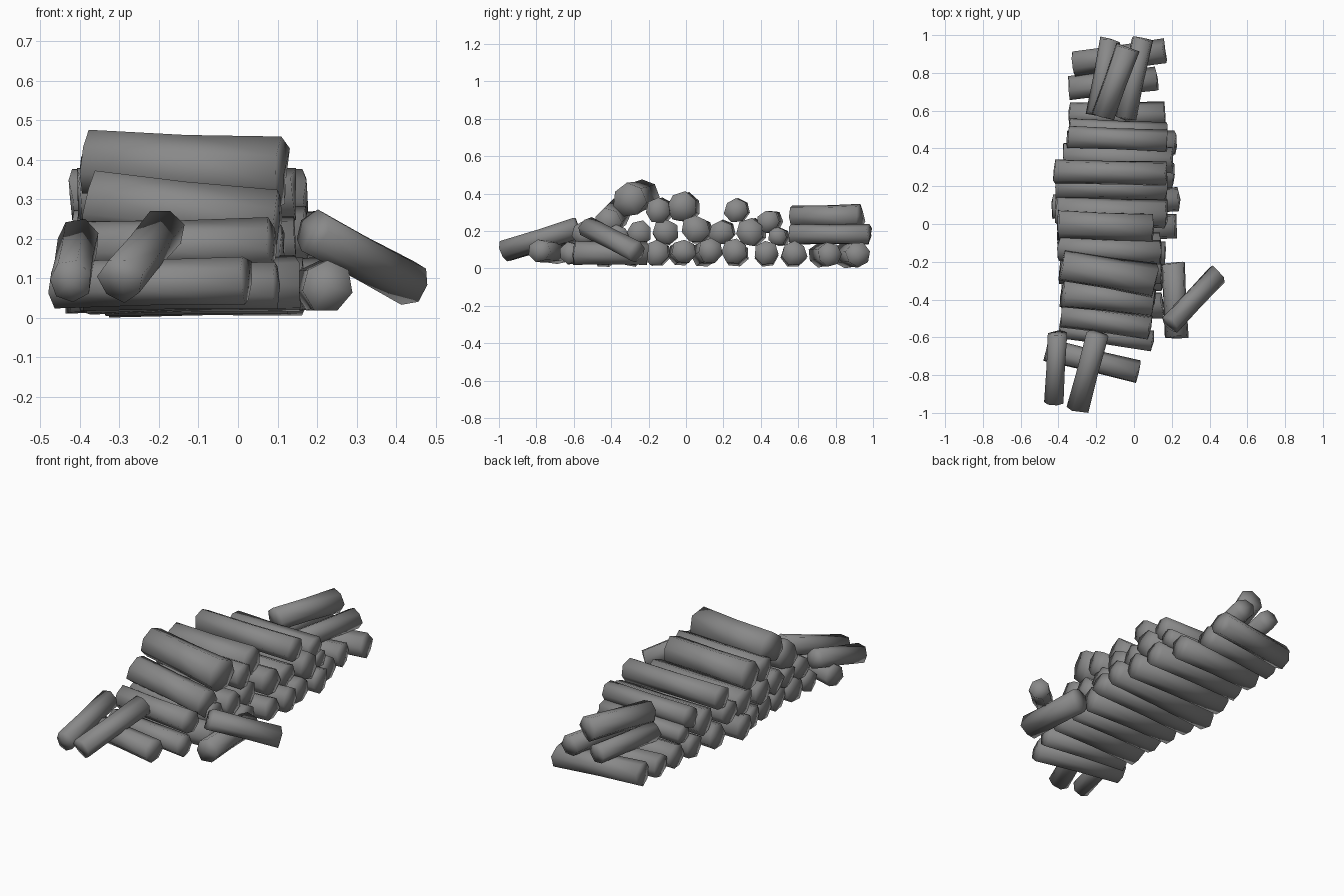
import bpy, bmesh, random
from math import cos, sin, pi
from mathutils import Vector

random.seed(7)

# dark grey bark
bark = bpy.data.materials.new("dark_bark")
bark.diffuse_color = (0.25, 0.25, 0.25, 1)


def log(name, a, b, r1, r2=None, sides=7):
    """Slightly uneven faceted log from point a to point b."""
    a, b = Vector(a), Vector(b)
    r2 = r2 or r1
    rot = (b - a).to_track_quat('Z', 'Y')
    phase = random.uniform(0, 2 * pi)
    wobble = [random.uniform(0.94, 1.08) for _ in range(sides)]
    bm = bmesh.new()
    rings = []
    for t in (0, 0.5, 1):
        r = (r1 + (r2 - r1) * t) * (0.96 if t == 0.5 else 1.01)
        ring = []
        for i in range(sides):
            k = phase + 2 * pi * i / sides
            p = Vector((cos(k), sin(k), 0)) * r * wobble[i]
            p.z = random.uniform(-0.008, 0.008) if t != 0.5 else 0
            ring.append(bm.verts.new(a.lerp(b, t) + rot @ p))
        rings.append(ring)
    for lo, hi in zip(rings, rings[1:]):
        for i in range(sides):
            j = (i + 1) % sides
            bm.faces.new((lo[i], lo[j], hi[j], hi[i]))
    # cut ends, fanned around a slightly raised centre
    for ring, c, s in ((rings[0], a, -1), (rings[-1], b, 1)):
        mid = bm.verts.new(c + (b - a).normalized() * 0.006 * s)
        for i in range(sides):
            bm.faces.new((ring[i], ring[(i + 1) % sides], mid))
    bmesh.ops.recalc_face_normals(bm, faces=bm.faces)
    me = bpy.data.meshes.new(name)
    bm.to_mesh(me)
    bm.free()
    me.materials.append(bark)
    for p in me.polygons:
        p.use_smooth = True
    bpy.context.collection.objects.link(bpy.data.objects.new(name, me))


def row(name, specs):
    """Logs lying across x: (x0, x1, y0, y1, z0, z1, r)."""
    for i, (x0, x1, y0, y1, z0, z1, r) in enumerate(specs):
        log(f"{name}_{i + 1}", (x0, y0, z0), (x1, y1, z1), r)


# ground layer
row("bottom_log", [
    (-.32, .16, .85, .92, .07, .075, .068),
    (-.34, .12, .72, .77, .07, .075, .066),
    (-.34, .16, .575, .58, .07, .08, .066),
    (-.35, .22, .43, .43, .075, .085, .064),
    (-.38, .21, .27, .26, .075, .09, .068),
    (-.43, .24, .09, .13, .075, .095, .066),
    (-.40, .22, -.03, -.01, .075, .09, .066),
    (-.38, .16, -.15, -.16, .075, .08, .068),
    (-.38, .15, -.29, -.29, .072, .08, .068),
    (-.38, .15, -.43, -.43, .072, .085, .070),
    (-.39, .10, -.55, -.62, .075, .08, .058),
    (-.46, .02, -.67, -.785, .085, .095, .06),
])

# second layer
row("middle_log", [
    (-.34, .17, .51, .49, .165, .17, .05),
    (-.37, .20, .36, .34, .19, .19, .074),
    (-.41, .17, .20, .19, .195, .19, .066),
    (-.41, .17, .07, .05, .20, .21, .076),
    (-.40, .14, -.11, -.11, .19, .195, .068),
    (-.39, .14, -.25, -.25, .19, .19, .068),
    (-.38, .11, -.37, -.37, .17, .17, .065),
    (-.38, .085, -.485, -.55, .175, .185, .064),
])

# upper layer
row("upper_log", [
    (-.35, .17, .46, .44, .25, .25, .06),
    (-.42, .17, .28, .27, .31, .31, .066),
    (-.40, .10, 0, -.02, .325, .33, .08),
    (-.40, .14, -.13, -.15, .31, .31, .068),
    (-.375, .10, -.37, -.42, .295, .245, .074),
])
log("top_log", (-.38, -.225, .39), (.11, -.305, .362), .08, .09)

# logs laid lengthwise on the back end
log("back_cross_log_1", (-.125, .975, .18), (-.20, .58, .18), .052)
log("back_cross_log_2", (.045, .98, .18), (-.045, .555, .18), .058)
log("back_cross_log_3", (-.035, .93, .28), (-.165, .57, .275), .066, .062)

# logs leaning on the front and fallen at the right side
log("leaning_log_1", (-.425, -.95, .09), (-.405, -.58, .195), .054)
log("leaning_log_2", (-.295, -.975, .095), (-.19, -.58, .22), .058)
log("fallen_log", (.205, -.21, .08), (.225, -.60, .08), .064)
log("propped_log", (.19, -.53, .22), (.44, -.265, .085), .056)
